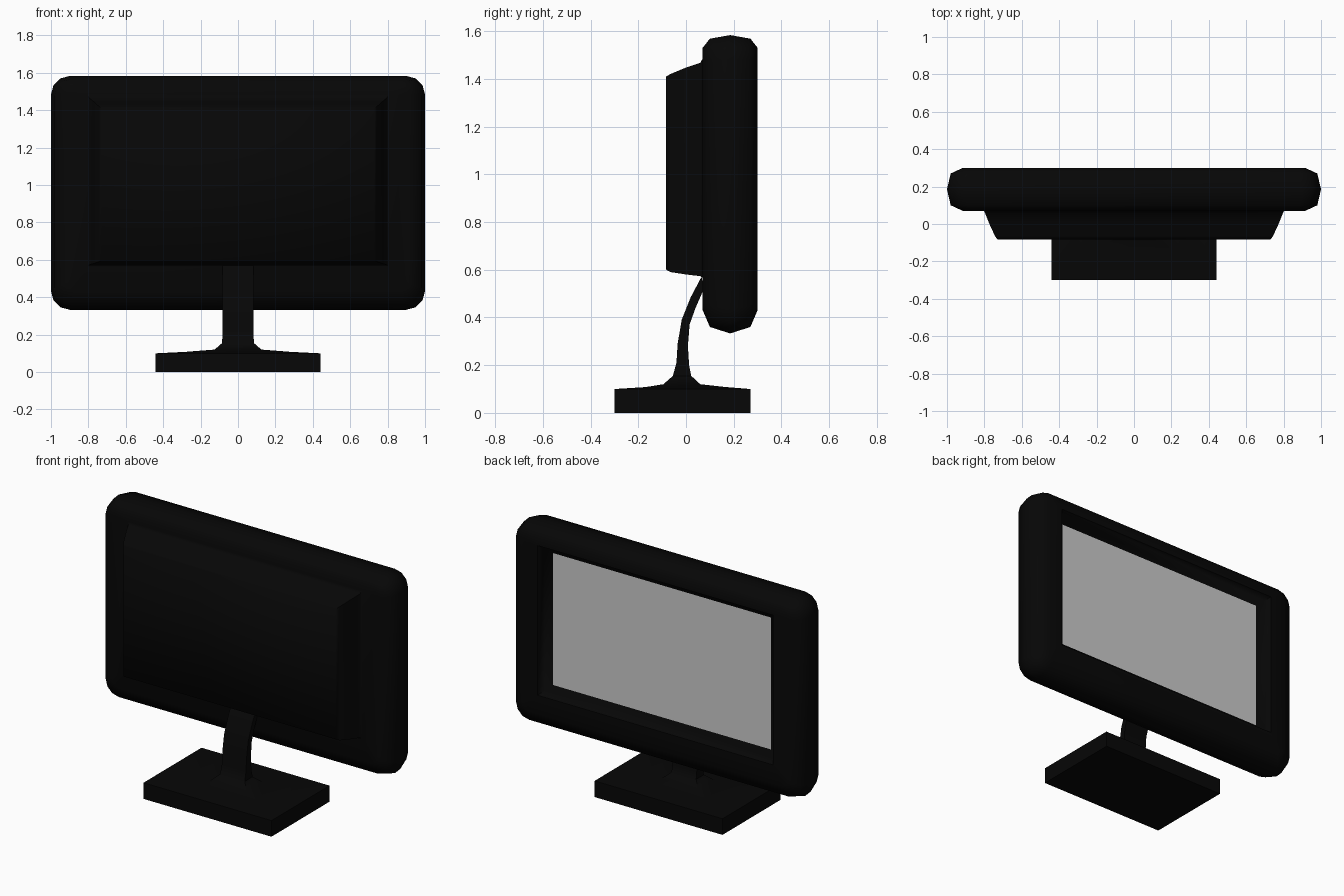
import bpy, bmesh, math

if "Cube" in bpy.data.objects:
    bpy.data.objects.remove(bpy.data.objects["Cube"])

black = bpy.data.materials.new("black_plastic")
black.diffuse_color = (0.002, 0.002, 0.002, 1)
black.use_nodes = True
black.node_tree.nodes["Principled BSDF"].inputs["Base Color"].default_value = black.diffuse_color


def round_rect(y, hx, z0, z1, r, seg=3):
    """Upright rounded rectangle at depth y."""
    pts = []
    for sx, sz, start in ((1, 1, 0), (-1, 1, 90), (-1, -1, 180), (1, -1, 270)):
        cx, cz = sx * (hx - r), (z1 - r if sz > 0 else z0 + r)
        for i in range(seg + 1):
            a = math.radians(start + 90 * i / seg)
            pts.append((cx + r * math.cos(a), y, cz + r * math.sin(a)))
    return pts


def loft(name, loops, open_end=False, angle=40):
    """Skin equal-length loops and cap them; open_end removes the last cap."""
    bm = bmesh.new()
    rings = [[bm.verts.new(p) for p in loop] for loop in loops]
    n = len(rings[0])
    bm.faces.new(rings[0])
    end = bm.faces.new(rings[-1])
    for a, b in zip(rings, rings[1:]):
        for i in range(n):
            j = (i + 1) % n
            bm.faces.new((a[i], a[j], b[j], b[i]))
    bmesh.ops.recalc_face_normals(bm, faces=bm.faces)
    if open_end:
        bmesh.ops.delete(bm, geom=[end], context='FACES_ONLY')
    bmesh.ops.remove_doubles(bm, verts=bm.verts, dist=1e-4)
    mesh = bpy.data.meshes.new(name)
    bm.to_mesh(mesh)
    bm.free()
    ob = bpy.data.objects.new(name, mesh)
    bpy.context.collection.objects.link(ob)
    mesh.materials.append(black)
    bpy.ops.object.select_all(action='DESELECT')
    ob.select_set(True)
    bpy.context.view_layer.objects.active = ob
    bpy.ops.object.shade_smooth_by_angle(angle=math.radians(angle))
    return ob


# Housing: tapered rear casing, rounded surround, bevelled screen recess
loft("housing", [round_rect(*s) for s in (
    (-0.083, 0.73, 0.60, 1.41, 0),
    (-0.065, 0.743, 0.59, 1.42, 0),
    (0.00, 0.773, 0.58, 1.447, 0),
    (0.06, 0.797, 0.573, 1.467, 0),
    (0.07, 0.803, 0.565, 1.485, 0),
    (0.07, 0.915, 0.43, 1.53, 0.05),
    (0.10, 0.98, 0.36, 1.568, 0.09),
    (0.185, 1.00, 0.333, 1.583, 0.10),
    (0.27, 0.98, 0.36, 1.568, 0.09),
    (0.30, 0.915, 0.43, 1.53, 0.05),
    (0.30, 0.81, 0.545, 1.475, 0),
    (0.262, 0.79, 0.565, 1.455, 0),
    (0.235, 0.75, 0.60, 1.42, 0),
)], open_end=True, angle=62)

# Display panel at the bottom of the recess
bpy.ops.mesh.primitive_plane_add(size=2, location=(0, 0.235, 1.01),
                                 rotation=(-math.pi / 2, 0, 0))
screen = bpy.context.object
screen.name = "screen"
screen.scale = (0.75, 0.41, 1)

# Stand: base flowing into the curved neck (half width, front y, z, back y, z)
stand = [
    (0.44, -0.30, 0.00, 0.27, 0.00),
    (0.44, -0.30, 0.10, 0.27, 0.10),
    (0.28, -0.17, 0.108, 0.17, 0.108),
    (0.125, -0.095, 0.12, 0.06, 0.12),
    (0.085, -0.055, 0.155, 0.022, 0.155),
    (0.083, -0.04, 0.21, 0.013, 0.20),
    (0.083, -0.035, 0.29, 0.008, 0.28),
    (0.083, -0.018, 0.39, 0.015, 0.37),
    (0.083, 0.02, 0.485, 0.04, 0.44),
    (0.083, 0.065, 0.57, 0.075, 0.52),
]
loft("stand", [[(-w, y0, z0), (w, y0, z0), (w, y1, z1), (-w, y1, z1)]
               for w, y0, z0, y1, z1 in stand])
